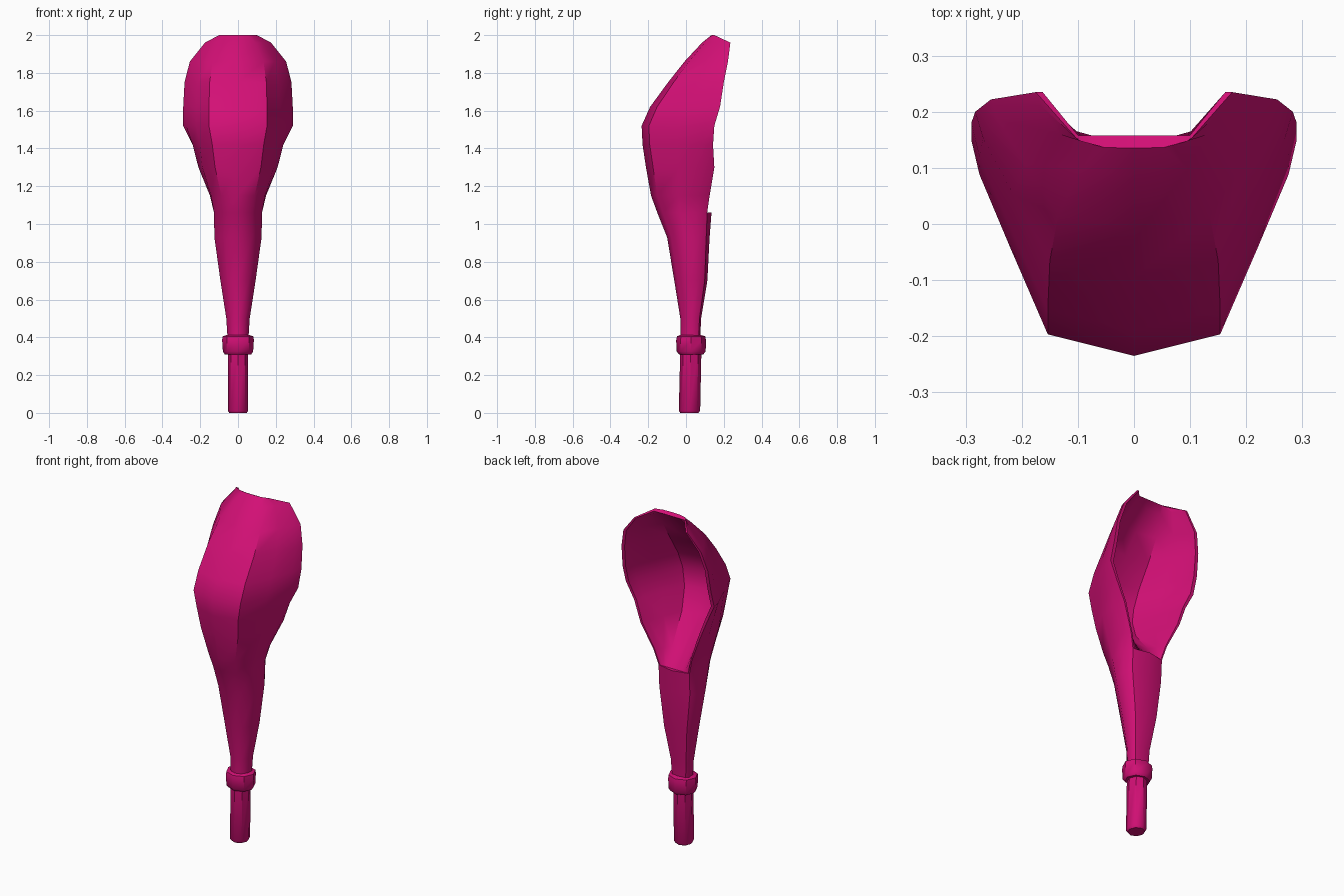
import bpy, bmesh, math

if "Cube" in bpy.data.objects:
    bpy.data.objects.remove(bpy.data.objects["Cube"])

mat = bpy.data.materials.new("magenta")
mat.diffuse_color = (0.65, 0.005, 0.18, 1)
mat.use_nodes = True
mat.node_tree.nodes["Principled BSDF"].inputs["Base Color"].default_value = mat.diffuse_color


def finish(name, bm):
    bmesh.ops.recalc_face_normals(bm, faces=bm.faces)
    me = bpy.data.meshes.new(name)
    bm.to_mesh(me)
    bm.free()
    me.materials.append(mat)
    me.shade_smooth()
    me.set_sharp_from_angle(angle=math.radians(42))
    ob = bpy.data.objects.new(name, me)
    bpy.context.collection.objects.link(ob)
    return ob


def bridge(bm, a, b, closed):
    n = len(a)
    for i in range(n if closed else n - 1):
        j = (i + 1) % n
        bm.faces.new((a[i], a[j], b[j], b[i]))


def lathe(name, rows, sides=8):
    """Closed prism from rows of (z, x radius, front y, back y)."""
    bm = bmesh.new()
    rings = []
    for z, w, yf, yb in rows:
        ang = [2 * math.pi * i / sides for i in range(sides)]
        rings.append([bm.verts.new((w * math.cos(a),
                                    (yf + yb) / 2 + (yb - yf) / 2 * math.sin(a), z)) for a in ang])
    for a, b in zip(rings, rings[1:]):
        bridge(bm, a, b, True)
    bm.faces.new(rings[0])
    bm.faces.new(rings[-1])
    return finish(name, bm)


# Handle peg and collar
lathe("handle", [(0, .046, -.03, .067), (.012, .054, -.038, .075), (.35, .054, -.03, .082)])
lathe("collar", [(.31, .07, -.036, .092), (.325, .08, -.05, .104), (.385, .084, -.052, .106),
                 (.405, .082, -.048, .102), (.412, .06, -.033, .08)])

# Half cross-sections, front centre to rim: rounded neck and open scoop
TUBE = [(0, 0), (.6, .1), (1, .42), (1, .75), (.8, .92)]
SCOOP = [(0, 0), (.53, .1), (.76, .5), (.95, .84), (1, 1)]


def mirror(half):
    return [(-x, y) for x, y in reversed(half[1:])] + half


# Neck rows: z, half width, front y, back y
neck = [(.39, .055, -.03, .075), (.5, .062, -.03, .08), (.7, .093, -.062, .113),
        (.93, .125, -.1, .125), (1.06, .127, -.152, .135)]
# Scoop rows: z, half width, front y, rim y, squareness, hollow depth
bowl = [(1.15, .15, -.185, .125, .2, .3), (1.3, .215, -.212, .15, .5, .76),
        (1.42, .25, -.23, .143, .8, .89), (1.52, .29, -.235, .15, 1, .93),
        (1.62, .29, -.19, .18, 1, .93), (1.75, .283, -.095, .2, 1, .92),
        (1.86, .255, -.008, .222, 1, .9), (1.96, .175, .085, .235, 1, .85),
        (2.0, .1, .135, .15, 1, .5)]

bm = bmesh.new()
rings = []
for z, w, yf, yb in neck:
    pts = mirror([(w * x, yf + (yb - yf) * t) for x, t in TUBE]) + [(0, yb)]
    rings.append([bm.verts.new((x, y, z)) for x, y in pts])
for a, b in zip(rings, rings[1:]):
    bridge(bm, a, b, True)
bm.faces.new(rings[0])

# Inner hollow starts as a flat lip on the last neck ring
outer, inner = [rings[-1][:-1]], []
rim = rings[-1][-2].co
inner.append([bm.verts.new((x, y, rim.z)) for x, y in
              mirror([(rim.x * .92 * x, rim.y) for x, t in SCOOP])])
bm.faces.new(rings[-1][-2:] + [rings[-1][0]] + inner[0])

for z, w, yf, yr, k, f in bowl:
    half = []
    for (ax, at), (bx, bt) in zip(TUBE, SCOOP):
        t = at / .92 * (1 - k) + bt * k
        half.append((w * (ax * (1 - k) + bx * k), yf + (yr - yf) * t))
    xr = half[-1][0]
    top = z >= 2
    outer.append([bm.verts.new((x, y, z)) for x, y in mirror(half)])
    ins = [(xr * (1 if top else .93) * x, yr + .008 * top - (yr - yf) * (1 - t) * f * (not top))
           for x, t in SCOOP]
    inner.append([bm.verts.new((x, y, z - .012 * top)) for x, y in mirror(ins)])

# Outer skin, inner skin, rim edges and top edge
for skin in (outer, inner):
    for a, b in zip(skin, skin[1:]):
        bridge(bm, a, b, False)
for e in (0, -1):
    bridge(bm, [r[e] for r in outer], [r[e] for r in inner], False)
bridge(bm, outer[-1], inner[-1], False)
finish("scoop", bm)
